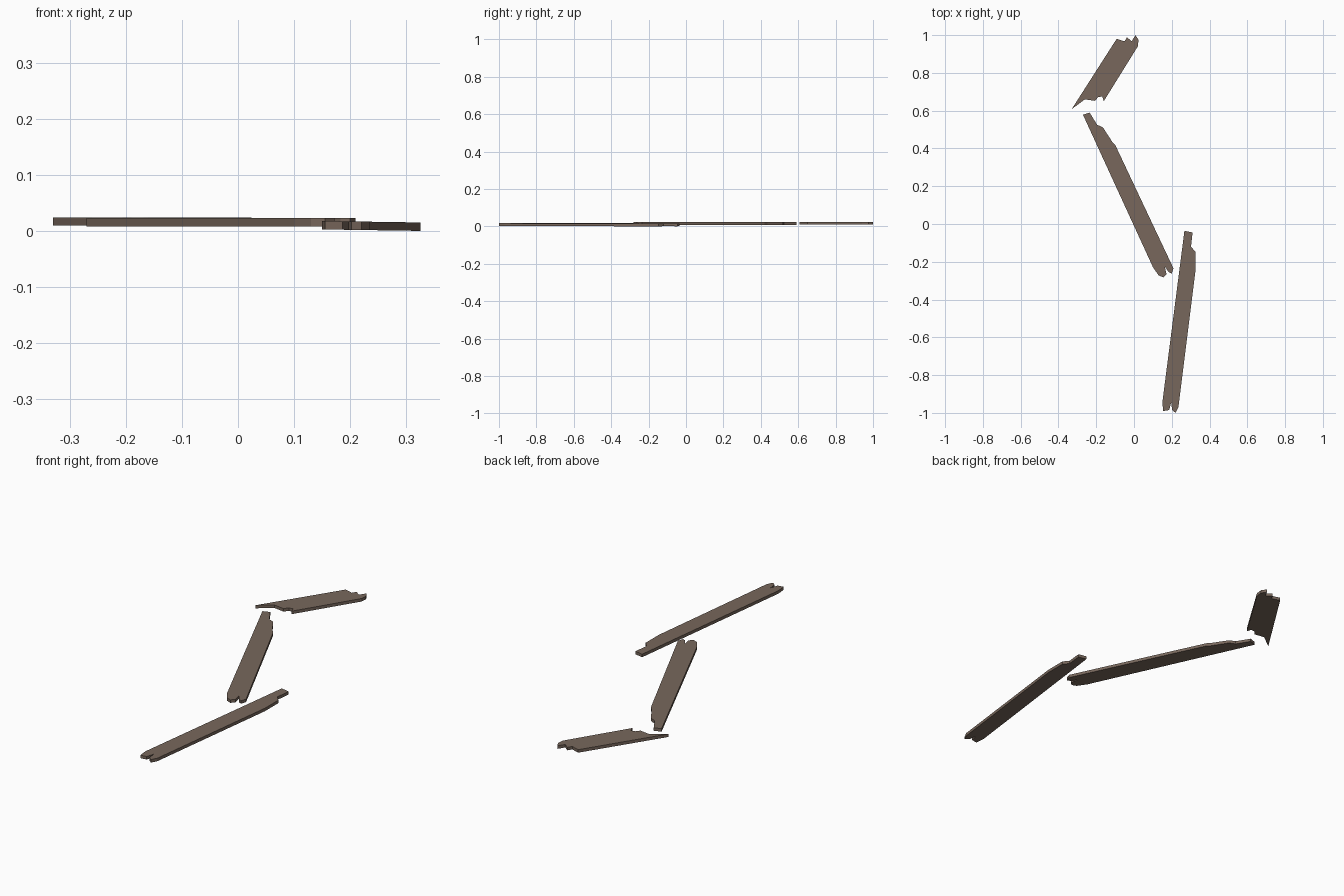
import bpy
import bmesh

if "Cube" in bpy.data.objects:
    bpy.data.objects.remove(bpy.data.objects["Cube"])

wood = bpy.data.materials.new("weathered brown wood")
wood.diffuse_color = (0.188, 0.137, 0.107, 1)
wood.use_nodes = True
wood.node_tree.nodes["Principled BSDF"].inputs["Base Color"].default_value = wood.diffuse_color


def plank(name, outline, bottom, thickness=0.015, slope=0.0):
    """Extrude a splintered board outline; slope tilts it across x."""
    bm = bmesh.new()
    x0 = sum(p[0] for p in outline) / len(outline)
    base = [bm.verts.new((x, y, bottom + slope * (x - x0))) for x, y in outline]
    face = bm.faces.new(base)
    ext = bmesh.ops.extrude_face_region(bm, geom=[face])
    top = [g for g in ext["geom"] if isinstance(g, bmesh.types.BMVert)]
    bmesh.ops.translate(bm, verts=top, vec=(0, 0, thickness))
    bmesh.ops.recalc_face_normals(bm, faces=bm.faces)
    bmesh.ops.triangulate(bm, faces=[f for f in bm.faces if len(f.verts) > 4])
    mesh = bpy.data.meshes.new(name)
    bm.to_mesh(mesh)
    bm.free()
    mesh.materials.append(wood)
    bpy.context.collection.objects.link(bpy.data.objects.new(name, mesh))


# Short board at the back, with a long pointed splinter
plank("back_plank", [
    (-0.092, 0.98), (-0.05, 0.967), (-0.038, 0.988), (-0.012, 0.968),
    (0.008, 1.0), (0.024, 0.975), (0.02, 0.94), (-0.16, 0.65),
    (-0.168, 0.675), (-0.19, 0.672), (-0.206, 0.652), (-0.26, 0.66),
    (-0.33, 0.608)], 0.0095)

# Middle board
plank("middle_plank", [
    (-0.27, 0.578), (-0.235, 0.59), (-0.195, 0.525), (-0.165, 0.512),
    (-0.115, 0.435), (-0.10, 0.42), (0.209, -0.235), (0.20, -0.262),
    (0.183, -0.255), (0.163, -0.225), (0.172, -0.265), (0.155, -0.282),
    (0.13, -0.272), (0.10, -0.228)], 0.008)

# Long board at the front, tilted slightly
plank("front_plank", [
    (0.267, -0.036), (0.31, -0.045), (0.302, -0.12), (0.325, -0.147),
    (0.325, -0.25), (0.235, -0.97), (0.22, -1.0), (0.202, -0.985),
    (0.197, -0.945), (0.186, -0.985), (0.155, -0.99), (0.15, -0.945)],
    0.0015, slope=-0.015)
